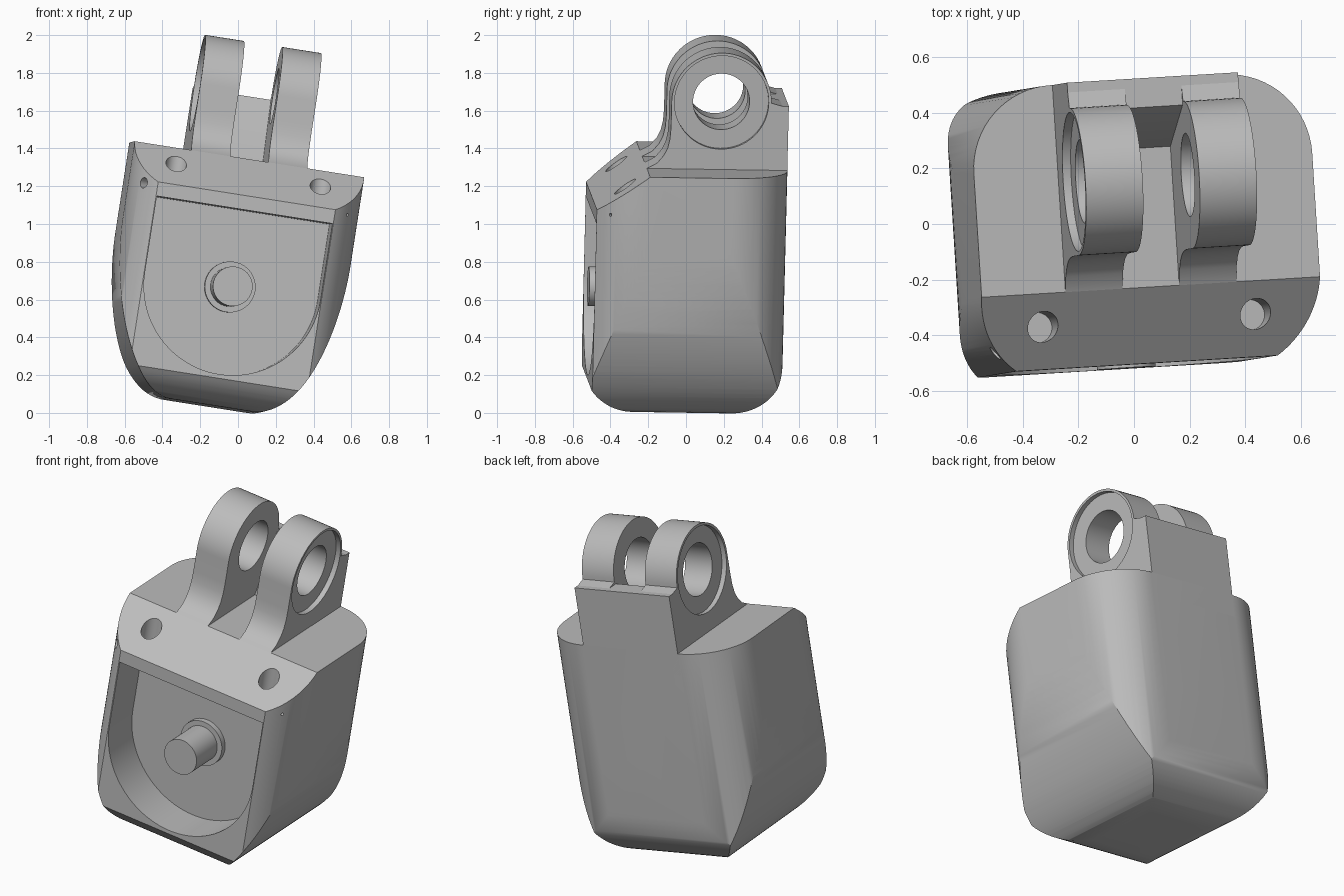
import bpy, bmesh, math
from mathutils import Matrix, Vector
from mathutils.geometry import interpolate_bezier

if "Cube" in bpy.data.objects:
    bpy.data.objects.remove(bpy.data.objects["Cube"])

# Tilted frame shared by every part
ax_x = Vector((0.986, 0.06, -0.155)).normalized()
ax_y = Vector((0.155, 0.025, 0.987)).cross(ax_x).normalized()
ax_z = ax_x.cross(ax_y)
FRAME = Matrix((ax_x, ax_y, ax_z)).transposed().to_4x4()
FRAME.translation = ax_x * -0.162

grey = bpy.data.materials.new("plain grey")
grey.use_nodes = True
GREY = (0.5, 0.5, 0.5, 1)
grey.diffuse_color = GREY
grey.node_tree.nodes["Principled BSDF"].inputs["Base Color"].default_value = GREY


def finish(name, bm):
    bmesh.ops.recalc_face_normals(bm, faces=bm.faces)
    me = bpy.data.meshes.new(name)
    bm.to_mesh(me)
    bm.free()
    ob = bpy.data.objects.new(name, me)
    me.materials.append(grey)
    bpy.context.collection.objects.link(ob)
    ob.matrix_world = FRAME
    return ob


def arc(cu, cv, r, a, b, n=16):
    steps = [math.radians(a + (b - a) * i / n) for i in range(n + 1)]
    return [(cu + r * math.cos(t), cv + r * math.sin(t)) for t in steps]


def mirrored(pts):
    """Close a right-hand half outline with its mirror image."""
    return pts + [(-u, v) for u, v in reversed(pts)]


def prism(name, pts, axis, lo, hi):
    """Extrude a closed 2D outline along one axis of the frame."""
    place = {"x": lambda u, v, d: (d, u, v),
             "y": lambda u, v, d: (u, d, v),
             "z": lambda u, v, d: (u, v, d)}[axis]
    bm = bmesh.new()
    face = bm.faces.new([bm.verts.new(place(u, v, lo)) for u, v in pts])
    new = bmesh.ops.extrude_face_region(bm, geom=[face])["geom"]
    verts = [g for g in new if isinstance(g, bmesh.types.BMVert)]
    bmesh.ops.translate(bm, verts=verts, vec=place(0, 0, hi - lo))
    return finish(name, bm)


def rod(name, centre, direction, r, length, n=48):
    """Round rod centred on a point, along a direction."""
    bm = bmesh.new()
    turn = Vector(direction).to_track_quat("Z", "Y").to_matrix().to_4x4()
    bmesh.ops.create_cone(bm, cap_ends=True, segments=n, radius1=r, radius2=r,
                          depth=length, matrix=Matrix.Translation(centre) @ turn)
    return finish(name, bm)


def boolean(ob, tool, operation="DIFFERENCE"):
    mod = ob.modifiers.new("cut", "BOOLEAN")
    mod.operation, mod.object, mod.solver = operation, tool, "EXACT"
    bpy.context.view_layer.objects.active = ob
    bpy.ops.object.modifier_apply(modifier=mod.name)
    bpy.data.objects.remove(tool)


W, FRONT, BACK, TOP, BOTTOM = 0.616, -0.52, 0.495, 1.33, 0.012
HUB = 0.645           # height of the pin

# Body: front, side and plan outlines intersected
curve = interpolate_bezier(Vector((0.22, BOTTOM)), Vector((0.47, BOTTOM)),
                           Vector((W, 0.52)), Vector((W, 0.9)), 32)
front_half = [tuple(p[:2]) for p in curve] + [(W, 1.5)]
body = prism("body", mirrored(front_half), "y", -0.8, 0.8)

side = arc(-0.25, BOTTOM + 0.33, 0.33, 215.1, 270) + arc(0.195, BOTTOM + 0.3, 0.3, 270, 360)
side += [(BACK, TOP), (-0.25, TOP), (FRONT, 1.13)]
boolean(body, prism("side_tool", side, "x", -1, 1), "INTERSECT")

plan_half = arc(W - 0.33, -0.25, 0.33, -54.9, 0) + arc(W - 0.3, 0.195, 0.3, 0, 90)
boolean(body, prism("plan_tool", mirrored(plan_half), "z", -0.5, 2), "INTERSECT")

# Round-bottomed pocket in the front
FLOOR, PW = -0.27, 0.471
pocket = arc(0, HUB, PW, 180, 360, 48) + [(PW, 1.055), (-PW, 1.055)]
boolean(body, prism("pocket_tool", pocket, "y", -0.8, FLOOR))

# Screw holes in the slope and small holes in the front corners
for s, r in ((-1, 0.028), (1, 0.008)):
    boolean(body, rod("screw_tool", (s * 0.387, -0.368, 1.3), (0, 0, 1), 0.055, 0.4))
    boolean(body, rod("corner_tool", (s * 0.545, -0.45, 1.115), (s * 0.8, -0.6, 0), r, 0.12, 24))

# Pin and its collar on the pocket floor
pin = rod("pin", (0, (FRONT + FLOOR) / 2, HUB), (0, 1, 0), 0.105, FLOOR - FRONT + 0.01)
collar = rod("pin_collar", (0, FLOOR - 0.01, HUB), (0, 1, 0), 0.135, 0.05)

# Pair of lugs with a flared foot, bored through and recessed outside
LY, LZ, LR, TAB = 0.138, 1.689, 0.265, 1.674
lug_side = arc(LY, LZ, LR, 0, 180, 40)
lug_side += [(-0.127, 1.55), (-0.131, 1.49), (-0.142, 1.44), (-0.162, 1.4),
             (-0.195, 1.36), (-0.25, TOP), (-0.25, 1.3), (0.46, 1.3), (0.46, TAB)]
parts = [body, pin, collar]
for s, label in ((-1, "right"), (1, "left")):
    lug = prism(label + "_lug", lug_side, "x", *sorted((s * 0.103, s * 0.311)))
    boolean(lug, rod("bore_tool", (s * 0.2, LY, LZ), (1, 0, 0), 0.15, 0.6, 64))
    boolean(lug, rod("recess_tool", (s * 0.311, LY, LZ), (1, 0, 0), 0.25, 0.06, 64))
    parts.append(lug)

# Back tab joining the lugs, sloped between them
slope = [(BACK, 1.2), (BACK, TAB), (0.39, TAB), (0.25, TOP), (0.25, 1.3), (0.4, 1.2)]
parts.append(prism("back_tab_middle", slope, "x", -0.104, 0.104))
plate = [(BACK, 1.2), (BACK, TAB), (0.425, TAB), (0.425, 1.2)]
parts.append(prism("back_tab", plate, "x", -0.311, 0.311))

for ob in parts:
    bpy.ops.object.select_all(action="DESELECT")
    ob.select_set(True)
    bpy.context.view_layer.objects.active = ob
    bpy.ops.object.shade_smooth_by_angle(angle=math.radians(33))
